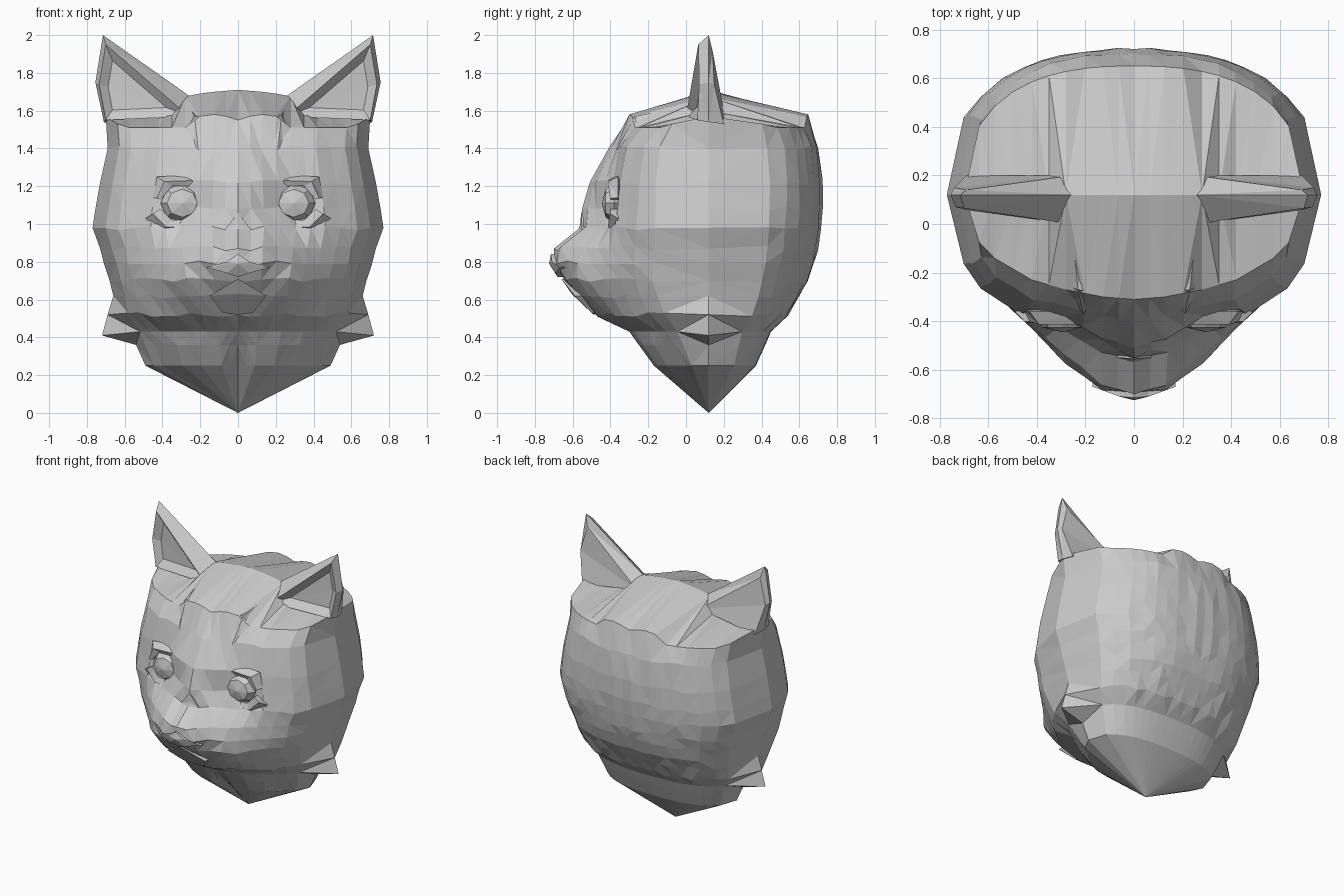
import bpy
import bmesh
import math
import random
from mathutils import Vector

random.seed(4)
cube = bpy.data.objects.get("Cube")
if cube:
    bpy.data.objects.remove(cube, do_unlink=True)

# One plain grey for the whole sculpture
GREY = (0.6, 0.6, 0.6, 1.0)
grey = bpy.data.materials.new("plain_grey")
grey.use_nodes = True
grey.diffuse_color = GREY
grey.node_tree.nodes["Principled BSDF"].inputs["Base Color"].default_value = GREY


def part(name, rings, closed=False, caps=False):
    """Loft rings of points for the left half, mirror them and make a faceted object."""
    bm = bmesh.new()
    for side in (1, -1):
        loops = [[bm.verts.new((side * x, y, z)) for x, y, z in ring] for ring in rings]
        count = len(loops[0])
        for lower, upper in zip(loops, loops[1:]):
            for i in range(count if closed else count - 1):
                j = (i + 1) % count
                bm.faces.new((lower[i], lower[j], upper[j], upper[i]))
        if caps:
            bm.faces.new(loops[0])
            bm.faces.new(loops[-1])
    bmesh.ops.remove_doubles(bm, verts=bm.verts[:], dist=0.0005)
    bmesh.ops.triangulate(bm, faces=bm.faces[:])
    bmesh.ops.recalc_face_normals(bm, faces=bm.faces[:])
    mesh = bpy.data.meshes.new(name)
    bm.to_mesh(mesh)
    bm.free()
    mesh.materials.append(grey)
    obj = bpy.data.objects.new(name, mesh)
    bpy.context.collection.objects.link(obj)
    return obj


def with_middles(values):
    """Insert the midpoint between neighbouring values."""
    result = [values[0]]
    for a, b in zip(values, values[1:]):
        result += [(a + b) / 2, b]
    return result


# Head: columns run from the middle of the face, round the side, to the middle of the back
MIDDLE = 0.12
POWER = 2.5
columns = with_middles([0, 0.18, 0.4, 0.6, 0.82, 1])
# The crown has a raised centre band, stepping down beside the ear roots
crown_drop = [0.03, 0.01, 0, 0.01] + [0.07] * 5 + [0.05, 0.01]
crest_height = [1.71, 1.705, 1.7, 1.69, 1.675, 1.6] + [1.56] * 5


def head_ring(z, width, back, *face, drop=None):
    depths = with_middles(list(face) + [MIDDLE])
    # Full cheeks just ahead of the side panel
    depths[-2] = MIDDLE + (face[-1] - MIDDLE) * 0.75
    drop = drop or [0] * len(columns)
    front = [Vector((width * c, y, z - d)) for c, y, d in zip(columns, depths, drop)]
    rear = [Vector((width * c, MIDDLE + (back - MIDDLE) * (1 - c ** POWER) ** (1 / POWER), z - d))
            for c, d in zip(columns, drop)]
    ring = front + rear[-2::-1]
    # Slight unevenness gives the carved facets
    for p in ring[1:-1]:
        if 0.5 < z < 1.5 and p.x < width * 0.95:
            p.y += random.uniform(-0.005, 0.005)
            p.z += random.uniform(-0.014, 0.014)
    return ring


# Each row: height, half width, back, then face depth from the centre outwards
rows = [
    (0.25, 0.49, 0.37, -0.12, -0.17, -0.15, -0.1, 0),
    (0.36, 0.54, 0.42, -0.23, -0.25, -0.23, -0.17, -0.06),
    (0.43, 0.57, 0.45, -0.3, -0.3, -0.27, -0.2, -0.1),
    (0.52, 0.64, 0.54, -0.47, -0.46, -0.42, -0.33, -0.2),
    (0.62, 0.66, 0.6, -0.57, -0.57, -0.51, -0.39, -0.24),
    (0.7, 0.68, 0.645, -0.64, -0.63, -0.58, -0.44, -0.27),
    (0.79, 0.71, 0.675, -0.7, -0.68, -0.57, -0.43, -0.27),
    (0.87, 0.73, 0.695, -0.7, -0.66, -0.53, -0.41, -0.27),
    (0.98, 0.77, 0.71, -0.56, -0.53, -0.43, -0.38, -0.26),
    (1.08, 0.755, 0.72, -0.55, -0.48, -0.37, -0.36, -0.25),
    (1.22, 0.73, 0.72, -0.51, -0.47, -0.38, -0.35, -0.25),
    (1.4, 0.69, 0.7, -0.41, -0.38, -0.34, -0.31, -0.22),
]
head = [head_ring(*row) for row in rows]
# Ruff: the side column flares out into a pointed tuft
flared, flare = head[2], head[3]
flared[len(columns) - 1] = Vector((0.72, MIDDLE, 0.41))
flare[len(columns) - 1].x = 0.69
head.insert(0, [(0, MIDDLE, 0)] * len(head[0]))
head.append(head_ring(1.58, 0.7, 0.65, -0.31, -0.3, -0.27, -0.23, -0.14, drop=crown_drop))
crest = [(0.7 * c, MIDDLE, z) for c, z in zip(columns, crest_height)]
head.append(crest + crest[-2::-1])
part("head", head)

# Ears: thin shells with a hollow front
ear_back = [(0.25, 0.2, 1.6), (0.69, 0.14, 1.92), (0.74, 0.15, 1.74), (0.69, 0.2, 1.53)]
ear_edge = [(0.26, 0.12, 1.68), (0.715, 0.12, 2.0), (0.755, 0.12, 1.75), (0.71, 0.12, 1.54)]
ear_rim = [(0.26, 0, 1.57), (0.7, 0.065, 1.95), (0.735, 0.07, 1.74), (0.7, 0.06, 1.55)]
centre = sum((Vector(p) for p in ear_rim), Vector()) / len(ear_rim)
ear_hollow = [Vector(p).lerp(centre, 0.35) + Vector((0, 0.04, 0)) for p in ear_rim]
part("ears", [ear_back, ear_edge, ear_rim, ear_hollow], closed=True, caps=True)

# Brow tufts: ridges running forward from the ear roots
part("brow_tufts", [
    [(0.26, 0.02, 1.63), (0.2, 0, 1.6), (0.32, 0, 1.5)],
    [(0.23, -0.27, 1.57), (0.13, -0.28, 1.57), (0.29, -0.25, 1.48)],
    [(0.21, -0.37, 1.39)] * 3,
], closed=True)

# Eyeballs: flattened faceted balls
EYE = Vector((0.295, -0.38, 1.11))
eye_rings = []
for step in range(5):
    tilt = math.pi * step / 4
    eye_rings.append([EYE + Vector((0.115 * math.sin(tilt) * math.cos(turn),
                                    -0.065 * math.cos(tilt),
                                    0.105 * math.sin(tilt) * math.sin(turn)))
                      for turn in (math.tau * k / 8 for k in range(8))])
part("eyes", eye_rings, closed=True)


def lid(name, inner, outer):
    """Raised wedge between the eye opening and the face."""
    rings = []
    for (xa, za), (xb, zb) in zip(inner, outer):
        ridge = ((xa + xb) / 2, -0.425 + 0.2 * abs(xa - EYE.x), (za + zb) / 2)
        rings.append([(xa, -0.4, za), ridge, (xb, -0.36, zb), (xa, -0.34, za)])
    part(name, rings, closed=True, caps=True)


lid("upper_eyelids",
    [(0.19, 1.12), (0.24, 1.2), (0.35, 1.2), (0.41, 1.13)],
    [(0.17, 1.18), (0.25, 1.26), (0.43, 1.25), (0.45, 1.14)])
lid("lower_eyelids",
    [(0.19, 1.09), (0.24, 1.02), (0.35, 1.02), (0.41, 1.08)],
    [(0.18, 1.01), (0.2, 0.95), (0.41, 0.95), (0.49, 1.03)])


def plate(name, tip, rim, sink):
    """Shallow pyramid set into the face, from half of its outline."""
    base = [(x, y + sink, z) for x, y, z in rim]
    part(name, [[tip] * len(rim), rim, base])


# Nose pad, bridge end and chin
plate("nose", (0, -0.725, 0.79),
      [(0, -0.715, 0.84), (0.06, -0.71, 0.8), (0.17, -0.67, 0.77), (0.06, -0.69, 0.74), (0, -0.68, 0.72)], 0.1)
plate("nose_bridge", (0, -0.56, 1.0),
      [(0, -0.555, 1.06), (0.07, -0.55, 0.97), (0, -0.57, 0.97)], 0.1)
plate("chin", (0, -0.605, 0.63),
      [(0, -0.66, 0.71), (0.15, -0.59, 0.62), (0.08, -0.5, 0.53), (0, -0.49, 0.52)], 0.08)
